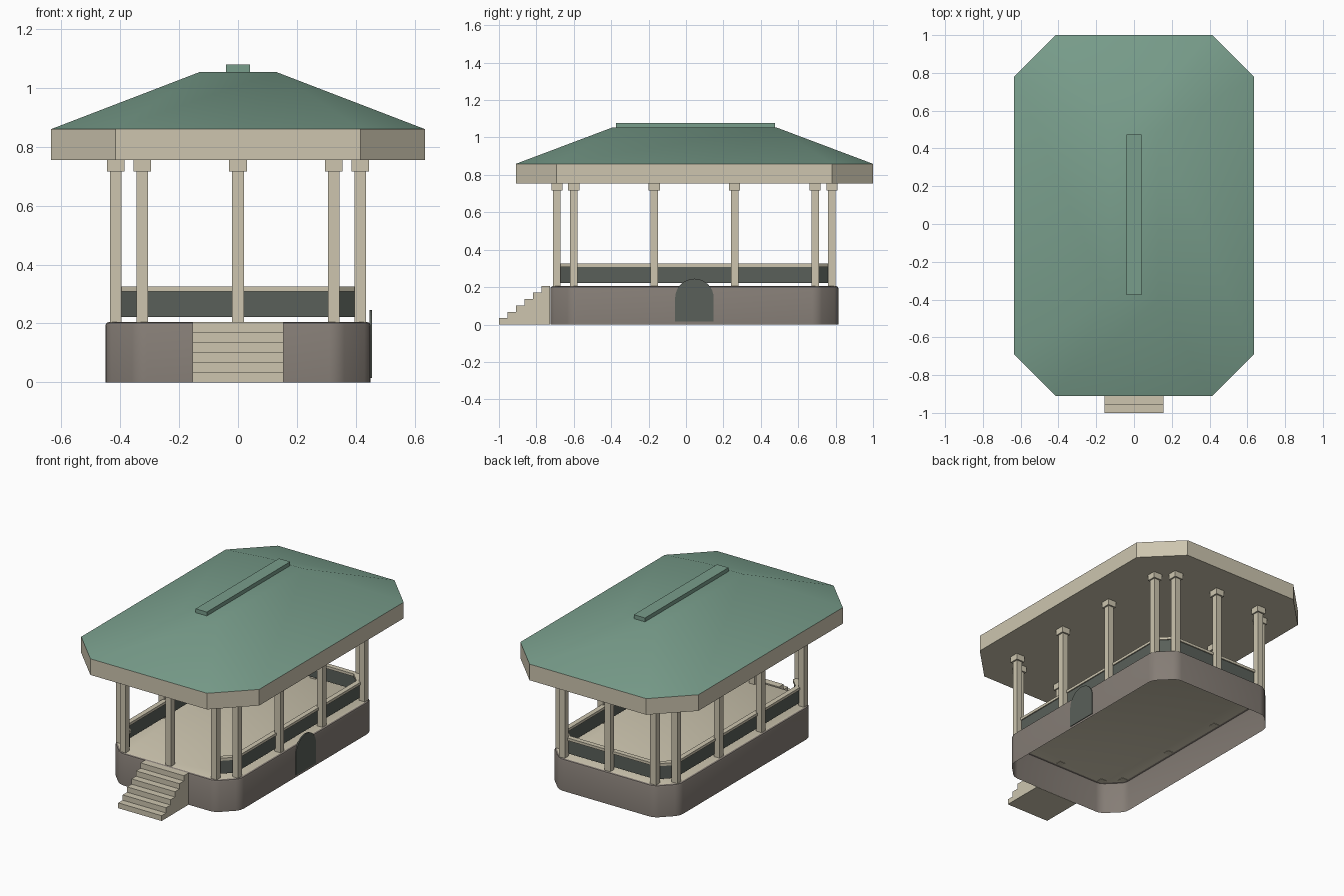
import bpy, bmesh, math

cube = bpy.data.objects.get("Cube")
if cube:
    bpy.data.objects.remove(cube, do_unlink=True)

CY = 0.045  # pavilion centre along y (the stairs reach further forward)


def material(name, rgb):
    m = bpy.data.materials.new(name)
    m.use_nodes = True
    m.diffuse_color = (*rgb, 1)
    m.node_tree.nodes["Principled BSDF"].inputs["Base Color"].default_value = (*rgb, 1)
    return m


CREAM = material("cream stone", (0.61, 0.56, 0.43))
TAUPE = material("taupe plinth", (0.235, 0.205, 0.18))
GREEN = material("green roof", (0.19, 0.34, 0.26))
DARK = material("dark panel", (0.1, 0.115, 0.1))


def finish(name, bm, mats, smooth=False):
    bmesh.ops.recalc_face_normals(bm, faces=bm.faces)
    mesh = bpy.data.meshes.new(name)
    bm.to_mesh(mesh)
    bm.free()
    for m in mats:
        mesh.materials.append(m)
    ob = bpy.data.objects.new(name, mesh)
    bpy.context.collection.objects.link(ob)
    if smooth:
        bpy.ops.object.select_all(action='DESELECT')
        ob.select_set(True)
        bpy.context.view_layer.objects.active = ob
        bpy.ops.object.shade_smooth_by_angle(angle=math.radians(30))
    return ob


def octagon(grow):
    """Chamfered rectangle through the corner columns, offset outward."""
    x, y = 0.415 + grow, 0.735 + grow
    c = 0.09 + grow * (2 - math.sqrt(2))
    half = [(x - c, -y), (x, c - y), (x, y - c), (x - c, y)]
    return [(a, b + CY) for a, b in half + [(-a, b) for a, b in reversed(half)]]


def add_prism(bm, lower, upper, caps=True):
    """Join two equal loops of 3D points with side faces."""
    lo = [bm.verts.new(p) for p in lower]
    up = [bm.verts.new(p) for p in upper]
    n = len(lo)
    for i in range(n):
        j = (i + 1) % n
        bm.faces.new((lo[i], lo[j], up[j], up[i]))
    if caps:
        bm.faces.new(lo[::-1])
        bm.faces.new(up)
    return lo, up


def at_z(points, z):
    return [(x, y, z) for x, y in points]


def at_x(points, x):
    return [(x, y, z) for y, z in points]


def add_box(bm, x, y, w, d, z0, z1):
    sq = [(x - w / 2, y - d / 2), (x + w / 2, y - d / 2),
          (x + w / 2, y + d / 2), (x - w / 2, y + d / 2)]
    add_prism(bm, at_z(sq, z0), at_z(sq, z1))


# Plinth: open-bottomed shell with rounded corners and a cream floor
bm = bmesh.new()
lo, up = add_prism(bm, at_z(octagon(0.035), 0), at_z(octagon(0.035), 0.205), caps=False)
bm.faces.new(up)
upright = [e for e in bm.edges if abs(e.verts[0].co.z - e.verts[1].co.z) > 0.1]
bmesh.ops.bevel(bm, geom=upright, offset=0.03, segments=3, profile=0.5, affect='EDGES')
rim = [e for e in bm.edges if all(v.co.z > 0.2 for v in e.verts)]
bmesh.ops.bevel(bm, geom=rim, offset=0.012, segments=2, profile=0.5, affect='EDGES')
for f in bm.faces:
    f.material_index = 1 if abs(f.normal.z) > 0.99 else 0
finish("plinth", bm, [TAUPE, CREAM], smooth=True)

# Entrance stairs: stepped profile extruded sideways
STEPS, FRONT, BACK = 6, -1.0, -0.727
profile = [(FRONT, 0)]
for i in range(STEPS):
    z = 0.205 * (i + 1) / STEPS
    run = (BACK - FRONT) / STEPS
    profile += [(FRONT + i * run, z), (FRONT + (i + 1) * run, z)]
profile.append((BACK, 0))
bm = bmesh.new()
add_prism(bm, at_x(profile, -0.155), at_x(profile, 0.155))
finish("entrance_stairs", bm, [CREAM])

# Arched door plate on the side of the plinth
R, SPRING = 0.103, 0.142
arch = [(CY - R, 0.015), (CY + R, 0.015)]
arch += [(CY + R * math.cos(a), SPRING + R * math.sin(a))
         for a in (math.pi * i / 16 for i in range(17))]
bm = bmesh.new()
add_prism(bm, at_x(arch, 0.446), at_x(arch, 0.454))
finish("arched_door", bm, [DARK])

# Columns with square capitals: corners, side thirds, end middles
corners = octagon(0)
third = (corners[2][1] - corners[1][1]) / 6
spots = corners + [(s * 0.415, CY + t * third) for s in (-1, 1) for t in (-1, 1)]
spots += [(0, CY - 0.735), (0, CY + 0.735)]
for i, (x, y) in enumerate(spots):
    bm = bmesh.new()
    add_box(bm, x, y, 0.04, 0.04, 0.203, 0.72)
    add_box(bm, x, y, 0.06, 0.06, 0.716, 0.757)
    finish(f"column_{i + 1}", bm, [CREAM])


# Railing: mitred band around all edges except the open front
def railing(name, mat, middle, thick, z0, z1):
    outer, inner = octagon(middle + thick / 2), octagon(middle - thick / 2)
    bm = bmesh.new()
    rings = []
    for a, b in zip(outer, inner):
        rings.append([bm.verts.new((*p, z)) for p, z in
                      ((a, z0), (b, z0), (b, z1), (a, z1))])
    for r, s in zip(rings, rings[1:]):
        for k in range(4):
            j = (k + 1) % 4
            bm.faces.new((r[k], r[j], s[j], s[k]))
    bm.faces.new(rings[0])
    bm.faces.new(rings[-1])
    finish(name, bm, [mat])


railing("railing_panels", DARK, -0.025, 0.018, 0.222, 0.31)
railing("railing_cap", CREAM, -0.025, 0.032, 0.308, 0.325)

# Eave slab
bm = bmesh.new()
add_prism(bm, at_z(octagon(0.22), 0.755), at_z(octagon(0.22), 0.859))
finish("eave_slab", bm, [CREAM])

# Hipped roof: each top corner meets one chamfered eave corner
bm = bmesh.new()
eave = [bm.verts.new(p) for p in at_z(octagon(0.22), 0.859)]
tops = [bm.verts.new((sx * 0.13, CY + sy * 0.44, 1.053))
        for sx, sy in ((1, -1), (1, 1), (-1, 1), (-1, -1))]
for k in range(4):
    a, b, c = eave[2 * k], eave[2 * k + 1], eave[(2 * k + 2) % 8]
    bm.faces.new((a, b, tops[k]))
    bm.faces.new((b, c, tops[(k + 1) % 4], tops[k]))
bm.faces.new(tops)
finish("hipped_roof", bm, [GREEN], smooth=True)

# Ridge bar
bm = bmesh.new()
add_box(bm, 0, CY + 0.005, 0.08, 0.85, 1.045, 1.078)
finish("ridge_bar", bm, [GREEN])
